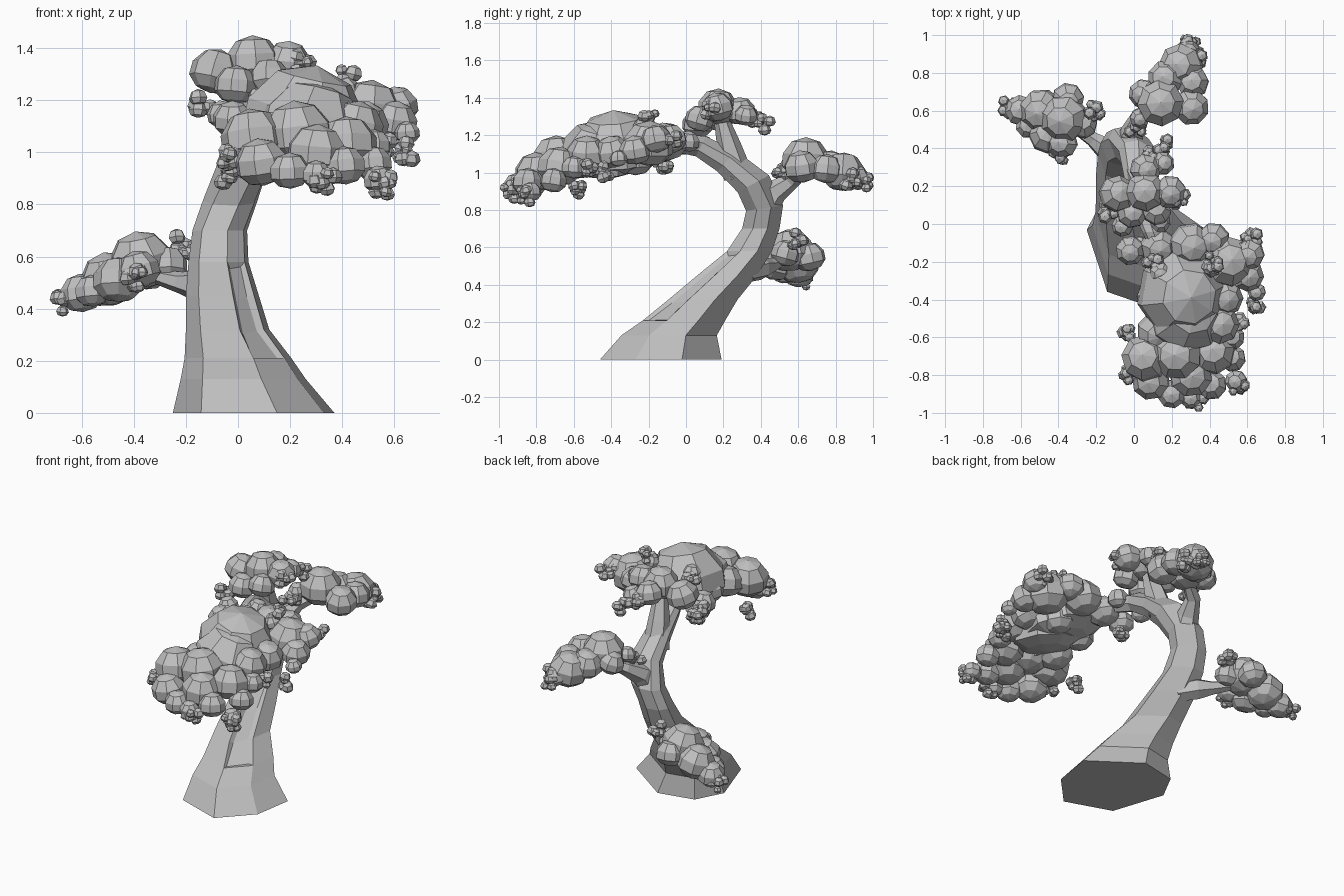
import bpy
import bmesh
import math
import random
from mathutils import Vector, Matrix, Euler

random.seed(4)

cube = bpy.data.objects.get("Cube")
if cube:
    bpy.data.objects.remove(cube, do_unlink=True)

grey = bpy.data.materials.new("plain grey")
grey.use_nodes = True
grey.diffuse_color = (.52, .52, .52, 1)
for node in grey.node_tree.nodes:
    if node.type == "BSDF_PRINCIPLED":
        node.inputs["Base Color"].default_value = grey.diffuse_color
        node.inputs["Roughness"].default_value = .9


def finish(name, bm):
    """Turn the bmesh into a flat shaded object."""
    mesh = bpy.data.meshes.new(name)
    bm.to_mesh(mesh)
    bm.free()
    mesh.materials.append(grey)
    obj = bpy.data.objects.new(name, mesh)
    bpy.context.scene.collection.objects.link(obj)


def loft(bm, rings):
    """Skin a row of equally sized rings and cap both ends."""
    rows = [[bm.verts.new(point) for point in ring] for ring in rings]
    sides = len(rows[0])
    strips = []
    for low, high in zip(rows, rows[1:]):
        strips.append([bm.faces.new((low[k], low[(k + 1) % sides],
                                     high[(k + 1) % sides], high[k]))
                       for k in range(sides)])
    bm.faces.new(rows[0][::-1])
    bm.faces.new(rows[-1])
    bmesh.ops.recalc_face_normals(bm, faces=bm.faces[:])
    return strips


def limb(name, path, sides=6):
    """Tapering tube; path holds position and radius."""
    bm = bmesh.new()
    points = [Vector(p[:3]) for p in path]
    rings = []
    for i, point in enumerate(points):
        radius = path[i][3]
        ahead = points[min(i + 1, len(points) - 1)]
        behind = points[max(i - 1, 0)]
        along = (ahead - behind).normalized()
        reference = Vector((1, 0, 0)) if abs(along.x) < .7 else Vector((0, 1, 0))
        across = along.cross(reference).normalized()
        other = along.cross(across)
        angles = [math.tau * k / sides for k in range(sides)]
        rings.append([point + radius * (math.cos(a) * across + math.sin(a) * other)
                      for a in angles])
    loft(bm, rings)
    finish(name, bm)


def add_ball(bm, centre, radius, segments, rings):
    """Faceted leaf ball; the underside is flatter, most of all on the big domes."""
    ball = bmesh.ops.create_uvsphere(bm, u_segments=segments, v_segments=rings,
                                     radius=radius)
    tilt = Euler((random.uniform(-.25, .25), random.uniform(-.25, .25),
                  random.uniform(0, math.pi))).to_matrix().to_4x4()
    place = Matrix.Translation(centre) @ tilt
    underside = .75 if radius < .2 else .35
    for vert in ball["verts"]:
        vert.co.z *= 1 if vert.co.z > 0 else underside
        vert.co = place @ vert.co


def foliage(name, balls, tufts):
    """One leaf pad: big balls plus tufts of tiny balls at the tips."""
    bm = bmesh.new()
    for x, y, z, radius in balls:
        add_ball(bm, Vector((x, y, z)), radius, 8, 5)
    for tuft in tufts:
        for _ in range(8):
            offset = Vector([random.uniform(-.035, .035) for axis in range(3)])
            add_ball(bm, Vector(tuft) + offset, random.uniform(.024, .038), 6, 4)
    finish(name, bm)


# Leaning trunk that bends over into the front branch
# Seven sided cross-section, scaled by each ring
section = [(1, .35), (.03, 1), (-.71, .85), (-1, .32), (-.65, -.69), (.29, -1), (.87, -.42)]
# Each ring: centre x, y, z, half width, half depth, forward tilt
trunk_rings = [
    (.06, -.135, 0, .31, .325, 0), (.02, -.09, .13, .24, .255, 0),
    (0, -.01, .21, .205, .22, 0), (-.04, .09, .32, .16, .185, 0),
    (-.06, .22, .45, .14, .16, 0), (-.075, .34, .58, .115, .12, 0),
    (-.07, .4, .7, .105, .1, 0), (-.03, .42, .81, .105, .1, .15),
    (.02, .36, .94, .1, .095, .5), (.03, .22, 1.06, .08, .075, .8),
    (.05, .08, 1.14, .065, .06, 1.1), (.1, -.05, 1.16, .055, .05, 1.4),
    (.2, -.3, 1.1, .04, .04, 1.7), (.27, -.7, 1.0, .02, .02, 1.8),
]
bm = bmesh.new()
strips = loft(bm, [[Vector((x + u * w, y + v * d * math.cos(t), z + v * d * math.sin(t)))
                    for u, v in section] for x, y, z, w, d, t in trunk_rings])
# Long hollow in the bark on the front corner
bmesh.ops.inset_region(bm, faces=[strip[5] for strip in strips[2:5]],
                       thickness=.025, depth=-.015)
finish("trunk", bm)

# Branches
limb("crown_branch", [(.02, .28, .98, .08), (.03, .23, 1.14, .065), (.05, .18, 1.32, .035)])
limb("back_branch", [(-.03, .41, .8, .08), (-.01, .48, .9, .065), (.03, .57, .96, .045),
                     (.15, .66, 1.03, .03), (.25, .8, 1.0, .02)])
limb("low_branch", [(-.06, .32, .47, .06), (-.15, .4, .49, .065), (-.22, .45, .5, .042),
                    (-.3, .5, .52, .03), (-.4, .55, .55, .025)])

# Leaf pads
foliage("low_foliage", [
    (-.37, .56, .57, .13), (-.49, .6, .5, .12), (-.46, .47, .5, .1),
    (-.6, .6, .45, .085), (-.38, .43, .54, .085), (-.27, .53, .56, .08),
    (-.35, .66, .54, .09), (-.56, .52, .46, .07),
], [(-.66, .62, .42), (-.2, .6, .64), (-.4, .37, .51)])

foliage("back_foliage", [
    (.14, .64, 1.06, .13), (.25, .84, .99, .12), (.3, .62, 1.02, .1),
    (.31, .75, 1.01, .09), (.05, .69, 1.03, .08), (.17, .77, 1.02, .1),
    (.03, .56, 1.04, .055), (.28, .91, .97, .07),
], [(.3, .95, .95), (.01, .51, .99), (.34, .88, .96)])

foliage("crown_foliage", [
    (.06, .17, 1.34, .11), (-.09, .16, 1.3, .1), (.19, .17, 1.34, .09),
    (.06, .29, 1.32, .085), (-.01, .06, 1.25, .085), (.12, .07, 1.28, .08),
    (.15, .32, 1.3, .065),
], [(.15, .42, 1.26), (-.13, .07, 1.18), (.24, .14, 1.33), (.1, .38, 1.29)])

foliage("front_foliage_inner", [
    (.25, -.37, 1.09, .25), (.27, -.48, 1.06, .22), (.5, -.2, 1.14, .14),
    (.61, -.16, 1.17, .085), (.6, -.27, 1.11, .09), (.65, -.36, 1.07, .05),
    (.3, -.11, 1.15, .12), (.42, -.08, 1.17, .09), (.13, -.12, 1.13, .1),
    (-.02, -.14, 1.12, .08), (-.06, -.01, 1.14, .06), (.13, .01, 1.16, .065),
    (.48, -.39, 1.1, .1), (.41, -.23, 1.24, .055), (.14, -.26, 1.22, .06),
    (.1, -.38, 1.08, .09), (.35, -.27, 1.06, .1),
], [(.64, -.42, 1.0), (.62, -.08, 1.16), (.0, -.12, 1.02), (.1, -.2, 1.2),
    (.42, -.2, 1.28)])

foliage("front_foliage_outer", [
    (.06, -.71, 1.04, .13), (.09, -.83, .95, .105), (.2, -.9, .92, .08),
    (.3, -.8, .99, .12), (.42, -.68, 1.02, .12), (.23, -.69, 1.06, .14),
    (.41, -.85, .94, .085), (.45, -.53, 1.09, .11), (.12, -.57, 1.05, .11),
    (.52, -.6, 1.02, .07), (.52, -.71, .95, .075), (.54, -.83, .89, .06),
    (.3, -.92, .91, .06),
], [(.33, -.94, .89), (-.03, -.58, .91), (-.03, -.8, .98), (.55, -.86, .87),
    (.56, -.53, 1.02)])
